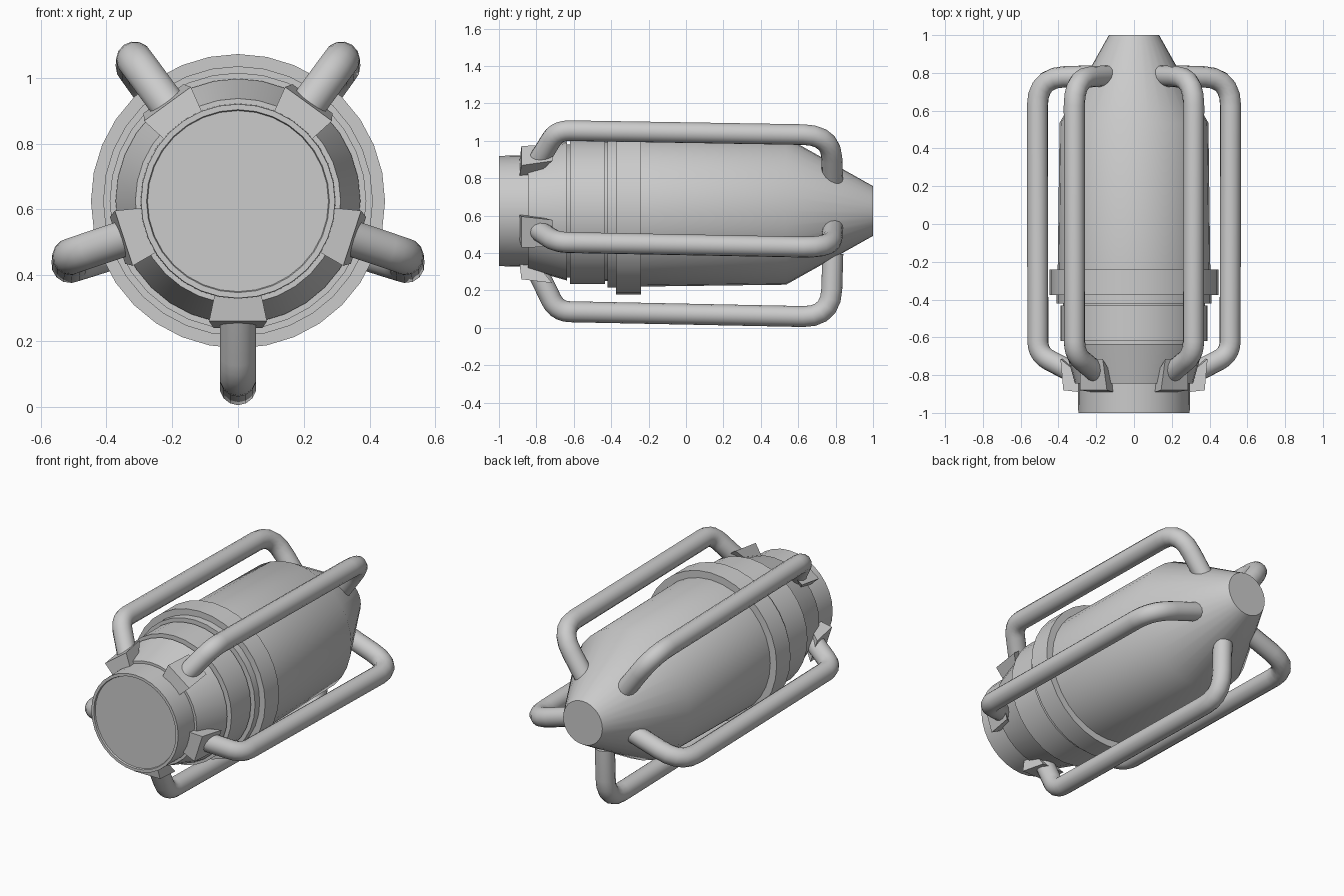
import bpy, bmesh
from math import pi, sin, cos, radians
from mathutils import Vector, Matrix

if "Cube" in bpy.data.objects:
    bpy.data.objects.remove(bpy.data.objects["Cube"])

CZ = 0.625          # height of the body axis
ANGLES = [270 + 72 * i for i in range(5)]


def make_object(name, bm):
    bmesh.ops.recalc_face_normals(bm, faces=bm.faces)
    me = bpy.data.meshes.new(name)
    bm.to_mesh(me)
    bm.free()
    ob = bpy.data.objects.new(name, me)
    bpy.context.collection.objects.link(ob)
    return ob


def smooth(ob, deg=30):
    bpy.ops.object.select_all(action='DESELECT')
    ob.select_set(True)
    bpy.context.view_layer.objects.active = ob
    bpy.ops.object.shade_smooth_by_angle(angle=radians(deg))


def skin(bm, rings):
    """Join consecutive vertex rings with quads and cap both ends."""
    loops = [[bm.verts.new(p) for p in ring] for ring in rings]
    n = len(loops[0])
    for a, b in zip(loops, loops[1:]):
        for i in range(n):
            j = (i + 1) % n
            bm.faces.new((a[i], a[j], b[j], b[i]))
    bm.faces.new(loops[0])
    bm.faces.new(loops[-1])


def lathe(name, profile, sides=32):
    bm = bmesh.new()
    skin(bm, [[(r * sin(2 * pi * i / sides), y, CZ + r * cos(2 * pi * i / sides))
               for i in range(sides)] for y, r in profile])
    ob = make_object(name, bm)
    smooth(ob)
    return ob


def rounded(points, radii, steps):
    """Polyline with each inner corner replaced by a smooth curve."""
    pts = [Vector(p) for p in points]
    out = [pts[0]]
    for k in range(1, len(pts) - 1):
        p = pts[k]
        a = p + (pts[k - 1] - p).normalized() * radii[k - 1]
        b = p + (pts[k + 1] - p).normalized() * radii[k - 1]
        for s in range(steps + 1):
            t = s / steps
            out.append(a * (1 - t) ** 2 + p * 2 * t * (1 - t) + b * t * t)
    return out + [pts[-1]]


# front neck, flared shoulder, bands, main barrel and tapered tail
lathe("body", [(-0.99, 0.275), (-1.0, 0.278), (-1.0, 0.295), (-0.845, 0.297), (-0.845, 0.312),
               (-0.635, 0.372), (-0.635, 0.355), (-0.62, 0.355), (-0.62, 0.39),
               (-0.432, 0.39), (-0.432, 0.375), (-0.42, 0.375), (-0.42, 0.41),
               (-0.37, 0.41), (-0.37, 0.40), (-0.24, 0.404), (0.535, 0.394), (1.0, 0.133)])

# wide collar
lathe("collar", [(-0.375, 0.39), (-0.375, 0.447), (-0.24, 0.447), (-0.24, 0.39)])

# guard bars: the whole cage leans slightly downward to the rear
path = rounded([(-0.80, 0.31), (-0.69, 0.535), (0.775, 0.538), (0.785, 0.20)],
               [0.07, 0.15], 5)
TUBE, SIDES = 0.056, 14
for n, deg in enumerate(ANGLES):
    a = radians(deg)
    radial = Vector((cos(a), 0, sin(a)))
    side = Vector((-sin(a), 0, cos(a)))
    axis = Vector((0, 1, 0))
    rings = []
    for i, p in enumerate(path):
        d = (path[min(i + 1, len(path) - 1)] - p).normalized() \
            + (p - path[max(i - 1, 0)]).normalized()
        d.normalize()
        normal = axis * -d.y + radial * d.x
        c = axis * p.x + radial * p.y + Vector((0, 0, 0.61 - 0.0185 * p.x))
        rings.append([c + TUBE * (cos(2 * pi * s / SIDES) * normal
                                  + sin(2 * pi * s / SIDES) * side)
                      for s in range(SIDES)])
    bm = bmesh.new()
    skin(bm, rings)
    smooth(make_object(f"guard_bar_{n + 1}", bm), 40)

    # wedge-shaped clip holding the front end of the bar
    corners = [[(-0.89, 0.28, 0.07), (-0.88, 0.365, 0.088)],
               [(-0.80, 0.28, 0.06), (-0.715, 0.385, 0.075)]]
    bm = bmesh.new()
    skin(bm, [[axis * y + radial * r + side * w + Vector((0, 0, CZ))
               for y, r, w in ((row[0][0], row[0][1], -row[0][2]), row[0], row[1],
                               (row[1][0], row[1][1], -row[1][2]))]
              for row in corners])
    make_object(f"bar_clip_{n + 1}", bm)
